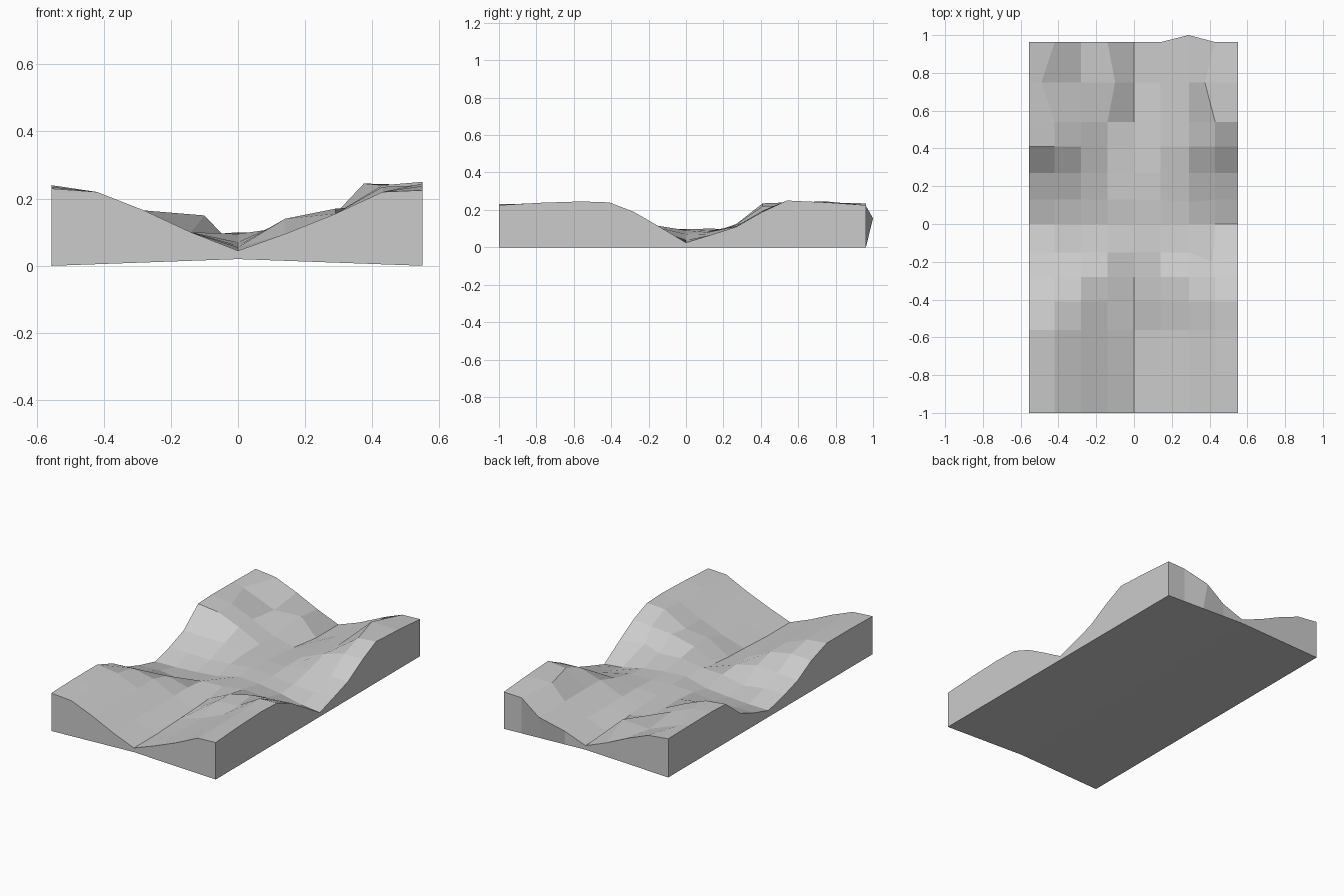
import bpy, bmesh

if "Cube" in bpy.data.objects:
    bpy.data.objects.remove(bpy.data.objects["Cube"])

# Grid stations and edge height profiles
XS = [-.555, -.42, -.28, -.14, 0, .14, .29, .43, .55]
YS = [-1, -.78, -.56, -.41, -.28, -.15, 0, .13, .27, .41, .54, .75, .963]
ACROSS = [.232, .22, .165, .10, .045, .095, .155, .22, .228]
LEFT = [.23, .235, .235, .185, .115, .075, .04, .075, .125, .235, .24, .238, .235]
RIGHT = [.225, .238, .245, .24, .19, .115, .025, .065, .11, .19, .25, .24, .225]

# Individual lumps and hollows: (column, row) -> height
LUMPS = {(5, 3): .14, (5, 4): .135, (5, 5): .115, (6, 4): .17, (3, 11): .15, (2, 11): .14,
         (2, 5): .06, (2, 6): .05, (1, 6): .042, (3, 6): .062, (4, 2): .055, (4, 3): .06,
         (4, 4): .07, (4, 7): .10, (6, 7): .08, (7, 10): .24, (7, 11): .245, (7, 3): .235}
# Corners pulled off the regular grid: (column, row) -> (x, y)
PULLED = {(3, 11): (-.1, .75), (7, 11): (.375, .75), (1, 11): (-.49, .75),
          (7, 5): (.415, -.2), (6, 7): (.29, .115), (6, 12): (.29, 1.0)}


def height(i, j):
    """Two crossing valleys between four corner hills, raised where they meet."""
    t = i / (len(XS) - 1)
    along = LEFT[j] * (1 - t) + RIGHT[j] * t
    if i == 0:
        return LEFT[j]
    if i == len(XS) - 1:
        return RIGHT[j]
    middle = .097 * (1 - ((XS[i] / .55) ** 2 + YS[j] ** 2))
    return LUMPS.get((i, j), max(min(ACROSS[i], along), middle))


bm = bmesh.new()
nx, ny = len(XS), len(YS)
top, base = {}, {}
for i, x in enumerate(XS):
    for j, y in enumerate(YS):
        px, py = PULLED.get((i, j), (x, y))
        top[i, j] = bm.verts.new((px, py, height(i, j)))
        base[i, j] = bm.verts.new((x, y, .02 * (1 - abs(x) / .555)))

# Terrain surface and slightly arched underside
for i in range(nx - 1):
    for j in range(ny - 1):
        ring = [(i, j), (i + 1, j), (i + 1, j + 1), (i, j + 1)]
        bm.faces.new([top[k] for k in ring])
        bm.faces.new([base[k] for k in reversed(ring)])

# Side walls
rim = ([(i, 0) for i in range(nx - 1)] + [(nx - 1, j) for j in range(ny - 1)]
       + [(i, ny - 1) for i in range(nx - 1, 0, -1)] + [(0, j) for j in range(ny - 1, 0, -1)])
for a, b in zip(rim, rim[1:] + rim[:1]):
    bm.faces.new([base[a], base[b], top[b], top[a]])

bmesh.ops.recalc_face_normals(bm, faces=bm.faces)
mesh = bpy.data.meshes.new("terrain_tile")
bm.to_mesh(mesh)
bm.free()
bpy.context.collection.objects.link(bpy.data.objects.new("terrain_tile", mesh))
